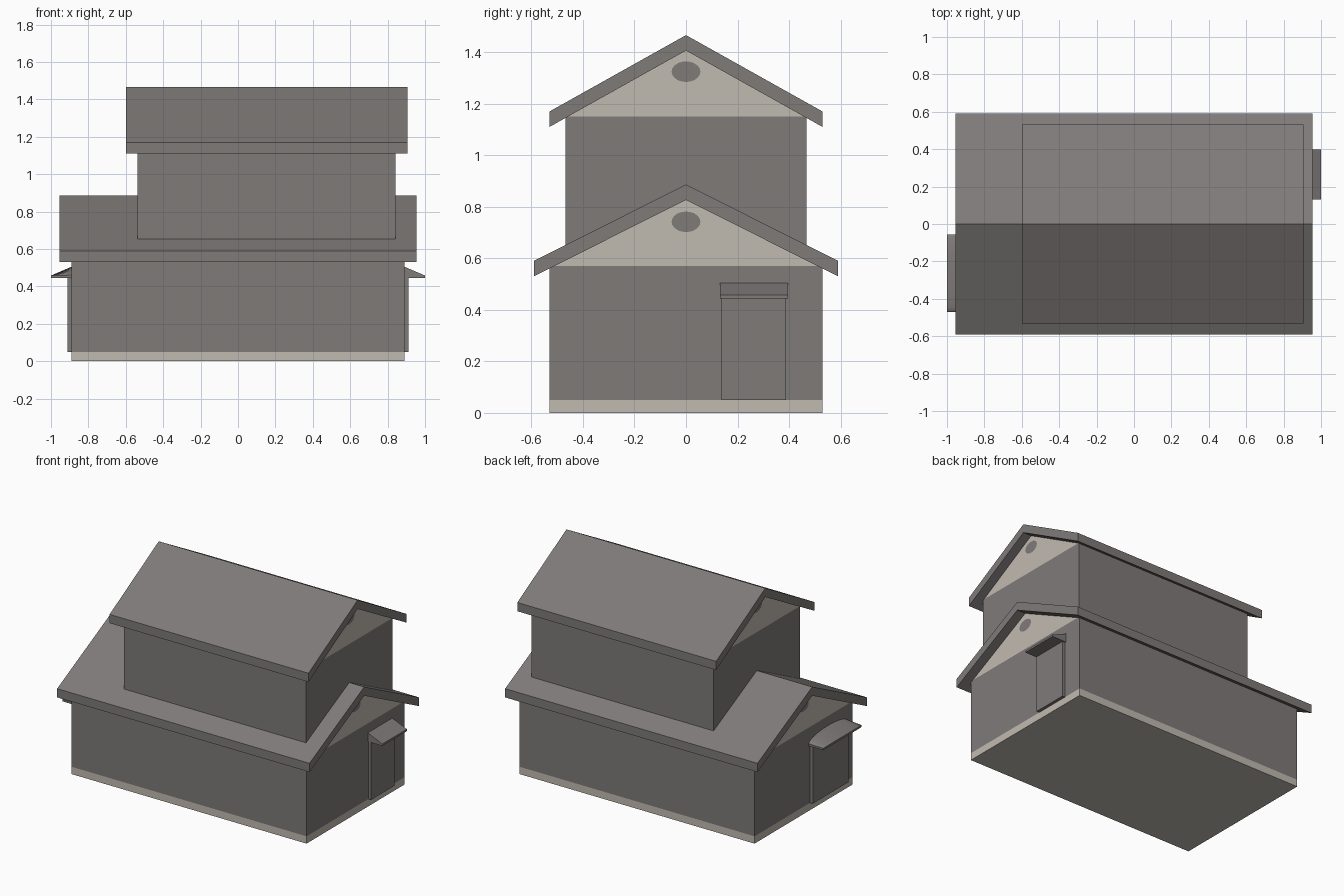
import bpy, bmesh, math

if "Cube" in bpy.data.objects:
    bpy.data.objects.remove(bpy.data.objects["Cube"])


def material(name, rgb):
    m = bpy.data.materials.new(name)
    m.diffuse_color = (*rgb, 1)
    m.use_nodes = True
    m.node_tree.nodes["Principled BSDF"].inputs["Base Color"].default_value = m.diffuse_color
    return m


GREY = material("warm grey", (0.211, 0.196, 0.191))
CREAM = material("pale stone", (0.535, 0.495, 0.435))


def finish(name, bm, mats):
    bmesh.ops.recalc_face_normals(bm, faces=bm.faces)
    me = bpy.data.meshes.new(name)
    bm.to_mesh(me)
    bm.free()
    for m in mats:
        me.materials.append(m)
    ob = bpy.data.objects.new(name, me)
    bpy.context.collection.objects.link(ob)
    return ob


def extrude_x(profile, x0, x1):
    """Solid from a (y, z) outline extruded along x."""
    bm = bmesh.new()
    face = bm.faces.new([bm.verts.new((x0, y, z)) for y, z in profile])
    new = bmesh.ops.extrude_face_region(bm, geom=[face])["geom"]
    bmesh.ops.translate(bm, vec=(x1 - x0, 0, 0),
                        verts=[v for v in new if isinstance(v, bmesh.types.BMVert)])
    return bm


def cut_vent(bm, gable, z):
    """Replace a gable face by one with an oval vent face cut into it."""
    x, n = gable.calc_center_median().x, 20
    edges = list(gable.edges)
    bm.faces.remove(gable)
    ring = [bm.verts.new((x, 0.056 * math.cos(2 * math.pi * i / n),
                          z + 0.04 * math.sin(2 * math.pi * i / n))) for i in range(n)]
    edges += [bm.edges.new((ring[i], ring[(i + 1) % n])) for i in range(n)]
    filled = bmesh.ops.triangle_fill(bm, edges=edges, use_beauty=True, normal=(1, 0, 0))
    for f in filled["geom"]:
        if isinstance(f, bmesh.types.BMFace):
            y, h = f.calc_center_median()[1:]
            inside = all(v in ring for v in f.verts)
            near = (y / 0.056) ** 2 + ((h - z) / 0.04) ** 2 < 1
            f.material_index = 0 if inside and near else 1
    if not any(len(e.link_faces) < 2 for e in bm.edges):
        return
    vent = bm.faces.new(ring)
    vent.material_index = 0


def storey(name, x0, x1, w, z0, eave, peak, cuts, vent_z):
    """Walls with gables; base course and gables are pale."""
    bm = extrude_x([(-w, z0), (w, z0), (w, eave), (0, peak), (-w, eave)], x0, x1)
    for z in cuts:
        bmesh.ops.bisect_plane(bm, geom=bm.verts[:] + bm.edges[:] + bm.faces[:],
                               plane_co=(0, 0, z), plane_no=(0, 0, 1))
    for f in bm.faces:
        z = f.calc_center_median().z
        f.material_index = int((len(cuts) > 1 and z < cuts[0]) or z > cuts[-1])
    bm.normal_update()
    gables = [f for f in bm.faces
              if abs(f.normal.x) > 0.9 and f.calc_center_median().z > cuts[-1]]
    for f in gables:
        cut_vent(bm, f, vent_z)
    finish(name, bm, [GREY, CREAM])


def roof(name, x0, x1, w, eave, ridge, t=0.06):
    prof = [(-w, eave), (0, ridge), (w, eave), (w, eave - t), (0, ridge - t), (-w, eave - t)]
    finish(name, extrude_x(prof, x0, x1), [GREY])


def door(name, side, y0, y1):
    prof = [(y0, .05), (y1, .05), (y1, .45), (y0, .45)]
    finish(name, extrude_x(prof, side * 0.885, side * 0.911), [GREY])


def hood(name, side, y0, y1, arched):
    """Hood rising from a straight lip to the wall, flat or arched across y."""
    n = 14 if arched else 1
    bm = bmesh.new()
    rows = []
    for i in range(n + 1):
        u = -math.cos(math.pi * i / n)
        y = (y0 + y1) / 2 + u * (y1 - y0) / 2
        rise = 0.047 * (math.sqrt(max(0, 1 - u * u)) if arched else 1)
        pts = [(0.885, .445), (1.0, .445), (1.0, .458), (0.885, .46 + rise)]
        rows.append([bm.verts.new((side * x, y, z)) for x, z in pts])
    for a, b in zip(rows, rows[1:]):
        for k in range(4):
            m = (k + 1) % 4
            bm.faces.new([a[k], a[m], b[m], b[k]])
    bm.faces.new(rows[0])
    bm.faces.new(rows[-1])
    ob = finish(name, bm, [GREY])
    if arched:
        bpy.ops.object.select_all(action='DESELECT')
        ob.select_set(True)
        bpy.context.view_layer.objects.active = ob
        bpy.ops.object.shade_smooth_by_angle(angle=math.radians(35))


# Ground floor and upper floor, with vents cut in the gables
storey("lower_walls", -0.89, 0.89, 0.53, 0, 0.562, 0.829, [0.05, 0.57], 0.742)
storey("upper_walls", -0.536, 0.842, 0.467, 0.64, 1.147, 1.409, [1.15], 1.325)

# Gabled roofs
roof("lower_roof", -0.955, 0.955, 0.591, 0.59, 0.887)
roof("upper_roof", -0.60, 0.905, 0.531, 1.17, 1.467)

# Doors with hoods: single on the right, wide on the left
door("right_door", 1, 0.137, 0.389)
hood("right_hood", 1, 0.132, 0.397, False)
door("left_door", -1, -0.455, -0.07)
hood("left_hood", -1, -0.47, -0.055, True)
